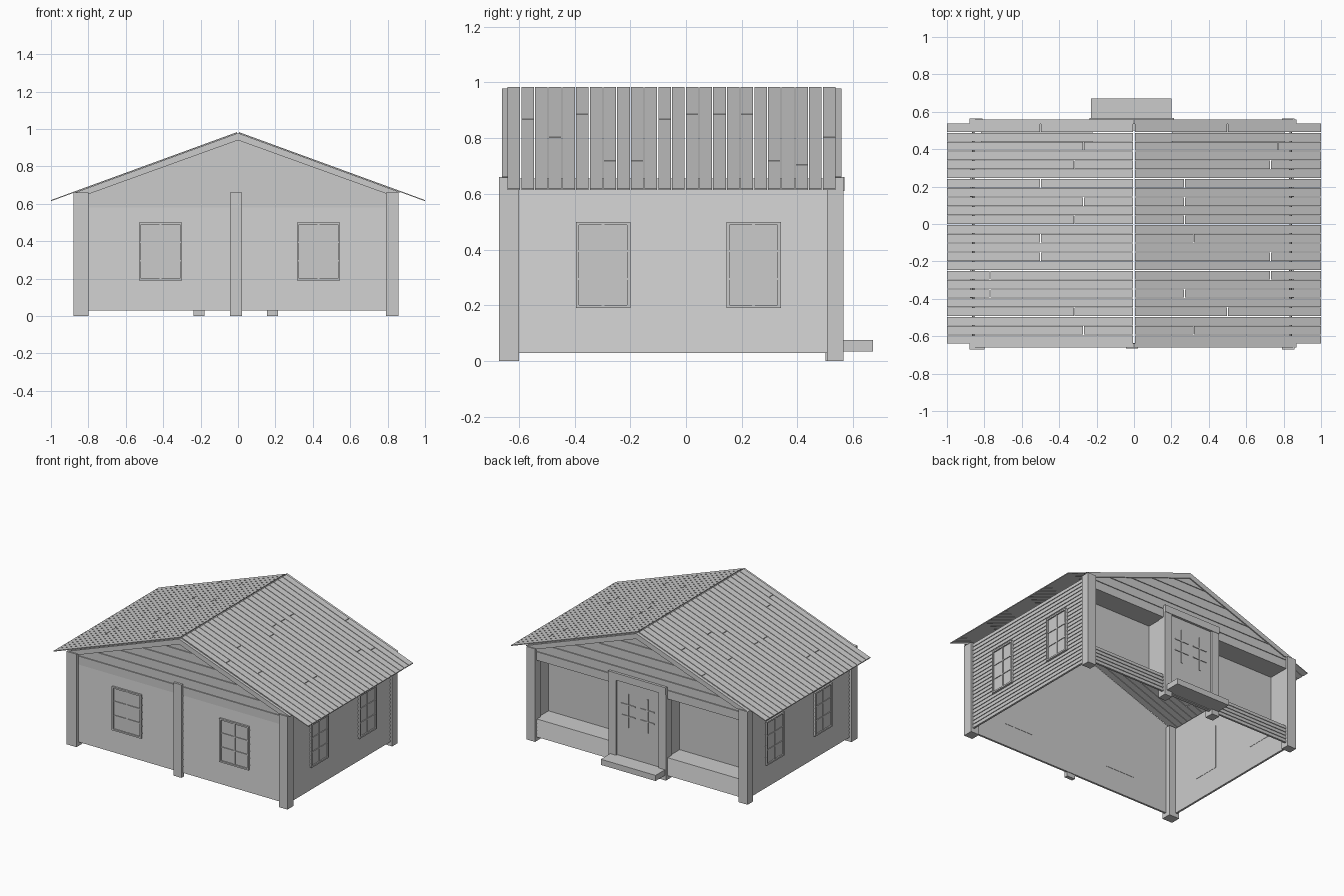
import bpy
import bmesh
import random

random.seed(4)
if "Cube" in bpy.data.objects:
    bpy.data.objects.remove(bpy.data.objects["Cube"], do_unlink=True)

RIDGE, SLOPE = 0.985, 0.365
CX = -0.01              # middle of the walls
FRONT, BACK = -0.65, 0.55
LEFT, RIGHT = 0.845, -0.865


def roof_z(x):
    return RIDGE - SLOPE * abs(x)


def prism(axis, pts, a, b):
    """Part description: a closed profile swept along x or y."""
    return axis, pts, a, b


def box(x0, x1, y0, y1, z0, z1):
    return prism("y", [(x0, z0), (x1, z0), (x1, z1), (x0, z1)], y0, y1)


def build(name, parts):
    bm = bmesh.new()
    for axis, pts, a, b in parts:
        rings = []
        for s in (a, b):
            rings.append([bm.verts.new((s, p, z) if axis == "x" else (p, s, z))
                          for p, z in pts])
        lo, hi = rings
        bm.faces.new(lo)
        bm.faces.new(hi[::-1])
        n = len(pts)
        for i in range(n):
            j = (i + 1) % n
            bm.faces.new((lo[j], lo[i], hi[i], hi[j]))
    bmesh.ops.recalc_face_normals(bm, faces=bm.faces[:])
    me = bpy.data.meshes.new(name)
    bm.to_mesh(me)
    bm.free()
    ob = bpy.data.objects.new(name, me)
    bpy.context.collection.objects.link(ob)
    return ob


def siding(axis, out, sign, a, b, z0, z1, pitch):
    """Lapped boards: a sawtooth profile with a flat inner side."""
    n = max(1, round((z1 - z0) / pitch))
    h = (z1 - z0) / n
    inner = out - sign * 0.014
    pts = [(inner, z1), (inner, z0)]
    for i in range(n):
        pts += [(out, z0 + i * h), (out - sign * 0.005, z0 + (i + 1) * h)]
    return prism(axis, pts, a, b)


def gable(y, sign, z0):
    """Wide horizontal boards that narrow under the roof, on a backing sheet."""
    def half(z):
        return min(0.84, max(0.0, (RIDGE - 0.012 - z) / SLOPE))
    parts = []
    ya, yb = sorted((y, y - sign * 0.008))
    z, h = z0, 0.064
    while z < 0.95:
        t = min(z + h - 0.004, 0.965)
        parts.append(prism("y", [(-half(z), z), (half(z), z),
                                 (half(t), t), (-half(t), t)], ya, yb))
        z += h
    ya, yb = sorted((y - sign * 0.008, y - sign * 0.014))
    eave = 0.66
    parts.append(prism("y", [(-0.84, z0), (0.84, z0), (0.84, eave),
                             (0, 0.965), (-0.84, eave)], ya, yb))
    return parts


# Walls
build("left_wall", [siding("y", LEFT, 1, FRONT, BACK, 0.03, 0.655, 0.0275)])
build("right_wall", [siding("y", RIGHT, -1, FRONT, BACK, 0.03, 0.655, 0.0275)])
build("front_wall", [siding("x", FRONT, -1, RIGHT, LEFT, 0.03, 0.58, 0.05)])
build("back_low_wall", [siding("x", BACK, 1, RIGHT, LEFT, 0.03, 0.155, 0.0275)])
build("front_gable", gable(FRONT, -1, 0.58))
build("back_gable", gable(BACK, 1, 0.575))

# Recessed alcoves beside the door
DEEP = BACK - 0.15
for side, x0, x1 in (("left", 0.21, 0.80), ("right", -0.81, -0.23)):
    t = 0.008
    y1 = BACK - 0.006
    build(side + "_alcove", [
        box(x0, x1, DEEP - t, DEEP, 0.155 - t, 0.575 + t),
        box(x0, x1, DEEP, y1, 0.155 - t, 0.155),
        box(x0, x1, DEEP, y1, 0.575, 0.575 + t),
        box(x0 - t, x0, DEEP, y1, 0.155, 0.575),
        box(x1, x1 + t, DEEP, y1, 0.155, 0.575)])

# Posts
posts = {"front_right": (-0.88, -0.80, -0.67, -0.60),
         "front_left": (0.79, 0.858, -0.67, -0.60),
         "back_right": (-0.88, -0.81, 0.505, 0.565),
         "back_left": (0.79, 0.858, 0.505, 0.565),
         "front_middle": (-0.042, 0.022, -0.666, -0.64)}
for name, (x0, x1, y0, y1) in posts.items():
    build(name + "_post", [box(x0, x1, y0, y1, 0, 0.66)])


# Windows: pane, frame and six lights
def window(name, axis, wall, sign, a, b):
    z0, z1, w = 0.19, 0.5, 0.011

    def slab(p, q, r, s, depth):
        d0, d1 = sorted((wall - sign * 0.016, wall + sign * depth))
        if axis == "x":
            return box(p, q, d0, d1, r, s)
        return box(d0, d1, p, q, r, s)
    mid = (a + b) / 2
    parts = [slab(a, b, z0, z1, 0.002),
             slab(a, a + w, z0, z1, 0.011), slab(b - w, b, z0, z1, 0.011),
             slab(a, b, z0, z0 + w, 0.011), slab(a, b, z1 - w, z1, 0.011),
             slab(mid - 0.005, mid + 0.005, z0, z1, 0.007)]
    for z in (0.295, 0.395):
        parts.append(slab(a, b, z - 0.004, z + 0.004, 0.007))
    build(name, parts)


window("front_right_window", "x", FRONT, -1, -0.53, -0.30)
window("front_left_window", "x", FRONT, -1, 0.315, 0.545)
for side, wall, sign in (("left", LEFT, 1), ("right", RIGHT, -1)):
    window(side + "_window_front", "y", wall, sign, -0.395, -0.2)
    window(side + "_window_back", "y", wall, sign, 0.145, 0.34)

# Door with frame, glazing bars and step
build("door_frame", [box(-0.238, -0.178, 0.50, 0.565, 0, 0.64),
                     box(0.155, 0.215, 0.50, 0.565, 0, 0.64),
                     box(-0.238, 0.215, 0.50, 0.568, 0.61, 0.66)])
build("door", [box(-0.178, 0.155, 0.53, 0.552, 0.03, 0.61)])
bars = []
for x in (CX - 0.075, CX + 0.075):
    bars.append(box(x - 0.005, x + 0.005, 0.552, 0.557, 0.29, 0.53))
    for z in (0.37, 0.45):
        bars.append(box(x - 0.055, x + 0.055, 0.552, 0.557, z - 0.004, z + 0.004))
build("door_bars", bars)
build("door_step", [box(-0.23, 0.2, 0.55, 0.67, 0.035, 0.075)])

# Roof boards, a few of them split by a joint
COUNT, Y0, Y1 = 24, -0.64, 0.54
pitch = (Y1 - Y0) / COUNT
for side, s in (("left", 1), ("right", -1)):
    boards = []
    for i in range(COUNT):
        ends = [0.006, 1.0]
        if i % 2:
            cut = random.choice((0.27, 0.32, 0.5, 0.73, 0.77))
            ends = [0.006, cut - 0.002, cut + 0.002, 1.0]
        for a, b in zip(ends[::2], ends[1::2]):
            pts = [(s * a, roof_z(a)), (s * b, roof_z(b)),
                   (s * b, roof_z(b) - 0.006), (s * a, roof_z(a) - 0.006)]
            y = Y0 + i * pitch
            boards.append(prism("y", pts, y, y + pitch - 0.004))
    build(side + "_roof", boards)

# Sloping trim boards under the roof ends
for end, y0, y1 in (("front", -0.66, -0.64), ("back", 0.535, 0.558)):
    trim = []
    for s in (1, -1):
        trim.append(prism("y", [(0, RIDGE - 0.007), (s * 0.87, roof_z(0.87) - 0.007),
                                (s * 0.79, 0.655), (0, 0.94)], y0, y1))
    build(end + "_trim", trim)
